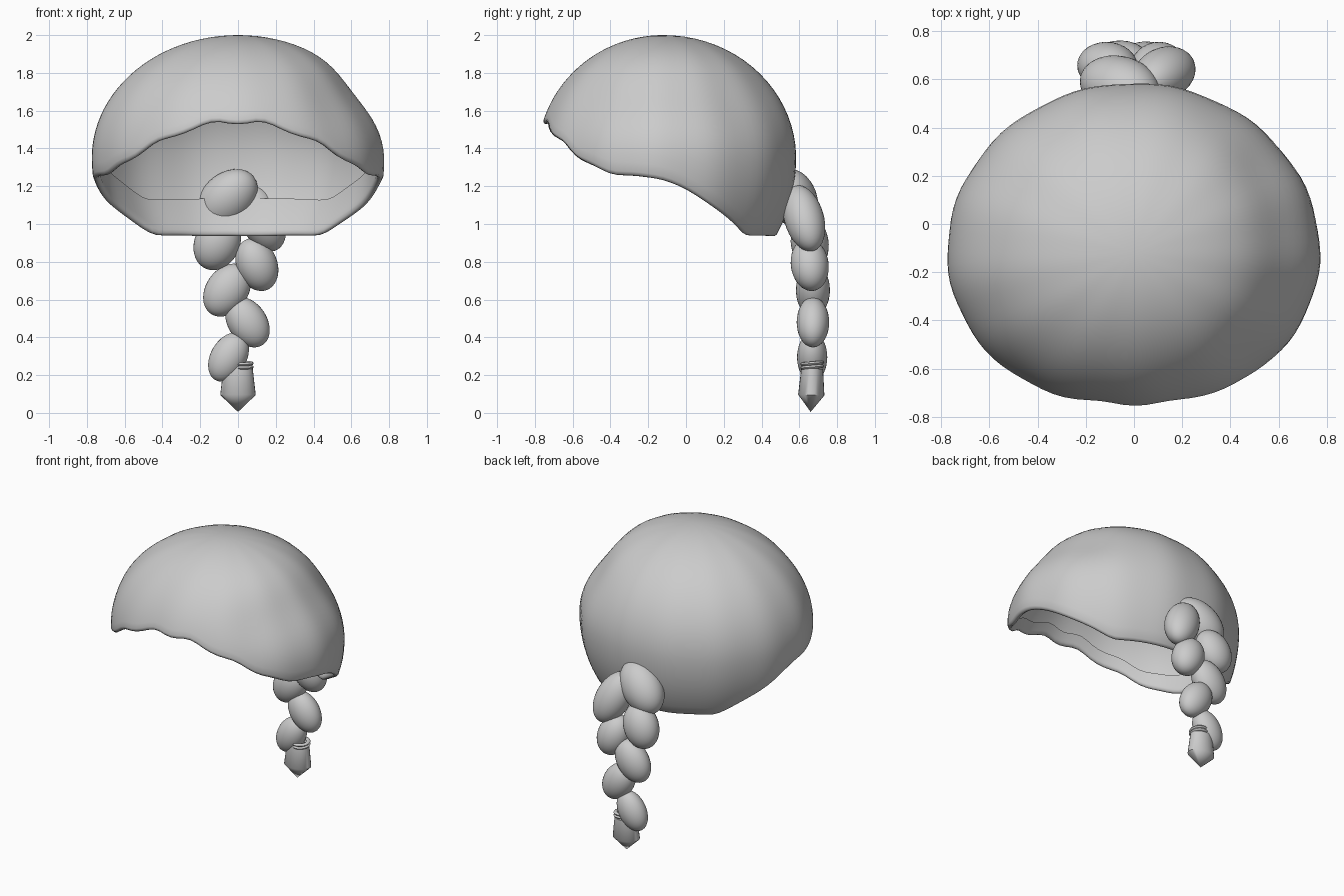
import bpy, bmesh
from math import sin, cos, asin, radians, pi, exp
from mathutils import Vector, Matrix

cube = bpy.data.objects.get("Cube")
if cube:
    bpy.data.objects.remove(cube, do_unlink=True)

mat = bpy.data.materials.new("light grey")
mat.use_nodes = True
GREY = (0.6, 0.6, 0.6, 1)
mat.diffuse_color = GREY
mat.node_tree.nodes["Principled BSDF"].inputs["Base Color"].default_value = GREY


def finish(bm, name, angle=50):
    bmesh.ops.recalc_face_normals(bm, faces=bm.faces)
    me = bpy.data.meshes.new(name)
    bm.to_mesh(me)
    bm.free()
    me.materials.append(mat)
    ob = bpy.data.objects.new(name, me)
    bpy.context.collection.objects.link(ob)
    bpy.ops.object.select_all(action="DESELECT")
    ob.select_set(True)
    bpy.context.view_layer.objects.active = ob
    bpy.ops.object.shade_smooth_by_angle(angle=radians(angle))
    return ob


# Hair cap: thin ellipsoid dome trimmed along a wavy rim, with a folded-in hem
CENTRE = Vector((0, -0.12, 1.35))
# rim height by degrees away from the front
RIM = [(0, 1.54), (11, 1.565), (23, 1.49), (36, 1.45), (45, 1.365), (55, 1.33),
       (65, 1.275), (78, 1.27), (90, 1.25), (100, 1.20), (114, 1.10),
       (137, 0.945), (180, 0.94)]


def rim_height(deg):
    for (a, za), (b, zb) in zip(RIM, RIM[1:]):
        if deg <= b:
            return za + (zb - za) * (deg - a) / (b - a)
    return RIM[-1][1]


def rim_phi(a):
    deg = abs((a * 180 / pi + 180) % 360 - 180)
    z = sum(rim_height(abs(deg + d)) for d in (-3, 0, 3)) / 3 + 0.006 - CENTRE.z
    return asin(z / (0.65 if z > 0 else 0.78))


def cap_point(a, phi, s):
    back = cos(a) < 0
    p = Vector((0.775 * cos(phi) * sin(a),
                -(0.705 if back else 0.665) * cos(phi) * cos(a),
                (0.65 if phi > 0 else 0.78) * sin(phi)))
    # soft strands and one flatter side
    strand = 0.004 * sin(13 * a + 1) * cos(phi) ** 2
    flat = 0.055 * exp(-((sin(a) * cos(phi) - 0.8) ** 2 + (phi - 0.55) ** 2) / 0.13)
    return CENTRE + p * (s + strand - flat)


SEG, ROWS, HEM_ROWS = 96, 26, 6
bm = bmesh.new()
top = bm.verts.new(cap_point(0, pi / 2, 1))
columns = []
for i in range(SEG):
    a = 2 * pi * i / SEG
    low = rim_phi(a)
    step = (pi / 2 - low) / ROWS
    path = [(pi / 2 - step * k, 1) for k in range(1, ROWS + 1)]
    # rolled lip, then the hem, deeper at the back
    path += [(low - 0.02, 0.993), (low - 0.03, 0.977), (low - 0.022, 0.96)]
    hem = 0.18 - 0.07 * cos(a)
    path += [(low + hem * k / HEM_ROWS, 0.952) for k in range(HEM_ROWS + 1)]
    columns.append([bm.verts.new(cap_point(a, phi, s)) for phi, s in path])
for i, c in enumerate(columns):
    d = columns[(i + 1) % SEG]
    bm.faces.new((top, c[0], d[0]))
    for k in range(len(c) - 1):
        bm.faces.new((c[k], c[k + 1], d[k + 1], d[k]))
finish(bm, "hair_cap", 80)


# Braid: overlapping tilted beads (centre, half width, half depth, half length, lean, pitch)
BEADS = [
    ((-0.06, 0.575, 1.13), 0.135, 0.12, 0.19, 45, 18),
    ((0.125, 0.625, 1.03), 0.115, 0.105, 0.19, -24, 16),
    ((-0.11, 0.655, 0.90), 0.12, 0.10, 0.15, 25, 8),
    ((0.10, 0.655, 0.785), 0.108, 0.10, 0.145, -22, 8),
    ((-0.058, 0.672, 0.65), 0.112, 0.09, 0.152, 35, 0),
    ((0.05, 0.672, 0.48), 0.103, 0.086, 0.145, -34, 0),
    ((-0.05, 0.668, 0.295), 0.095, 0.08, 0.14, 30, 0),
]
for n, (pos, w, d, h, lean, pitch) in enumerate(BEADS, 1):
    bm = bmesh.new()
    m = (Matrix.Translation(pos) @ Matrix.Rotation(radians(pitch), 4, "X")
         @ Matrix.Rotation(radians(lean), 4, "Y") @ Matrix.Diagonal((w, d, h, 1)))
    bmesh.ops.create_uvsphere(bm, u_segments=32, v_segments=20, radius=1, matrix=m)
    finish(bm, "braid_bead_%d" % n)


# Lathe helper for the tip and its tie, optionally flattened front to back
def lathe(name, profile, pos, tilt, depth=1, closed=False):
    bm = bmesh.new()
    sides = 24
    m = Matrix.Translation(pos) @ Matrix.Rotation(radians(tilt), 4, "X")
    rings = [[bm.verts.new(m @ Vector((r * cos(2 * pi * i / sides),
                                       r * sin(2 * pi * i / sides) * depth, z)))
              for i in range(sides)] for r, z in profile]
    pairs = list(zip(rings, rings[1:])) + ([(rings[-1], rings[0])] if closed else [])
    for a, b in pairs:
        for i in range(sides):
            j = (i + 1) % sides
            bm.faces.new((a[i], a[j], b[j], b[i]))
    if not closed:
        bm.faces.new(rings[-1])
    bmesh.ops.remove_doubles(bm, verts=bm.verts, dist=0.0001)
    finish(bm, name)


lathe("braid_tip", [(0, 0), (0.094, 0.09), (0.078, 0.23)], (0, 0.66, 0.005), -2, depth=0.74)
tie = [(0.05 + 0.013 * cos(k * pi / 4), 0.010 * sin(k * pi / 4)) for k in range(8)]
for n, z in enumerate((0.243, 0.262), 1):
    lathe("braid_tie_%d" % n, tie, (0.02, 0.668, z), 5, closed=True)
